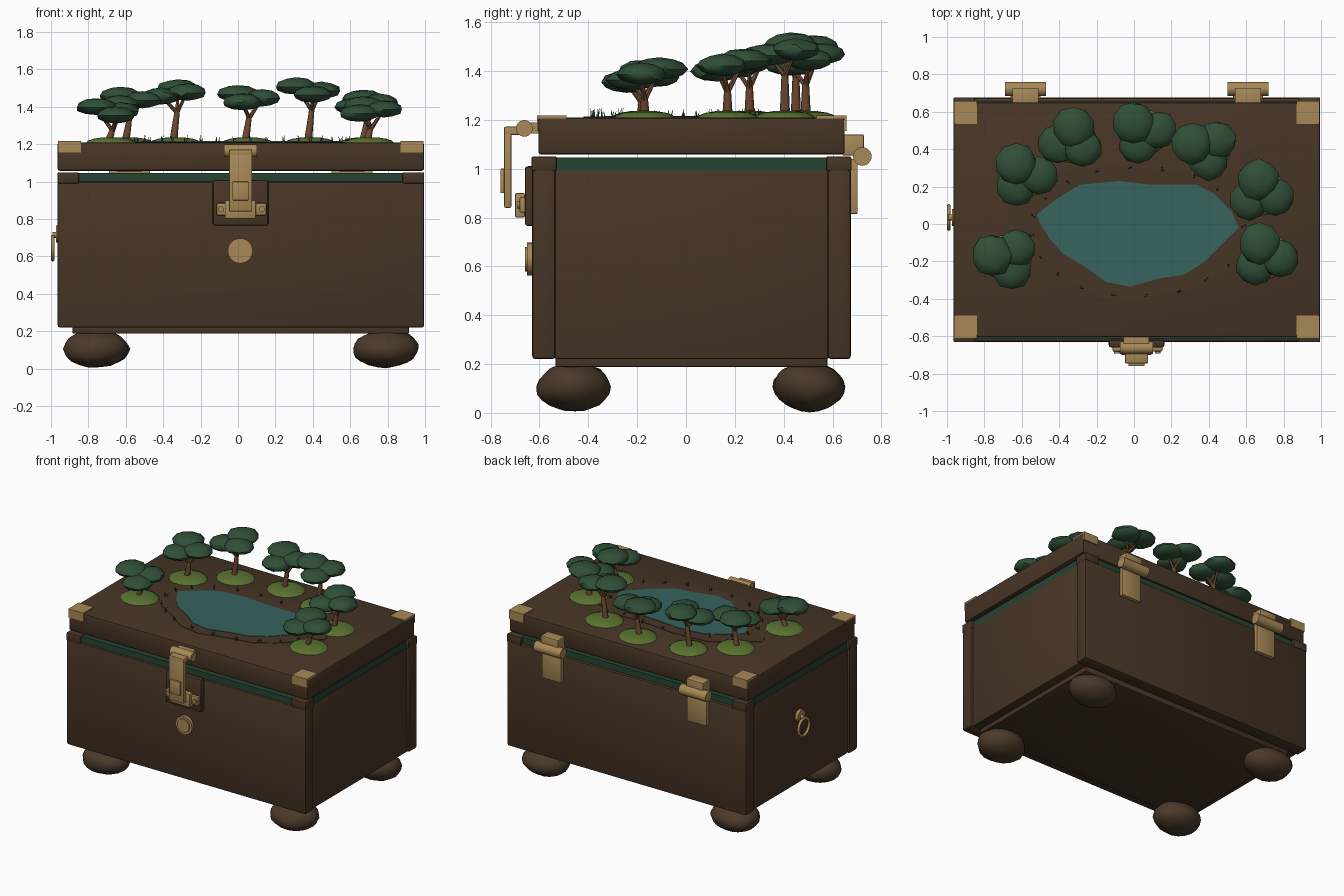
import bpy, bmesh, math, random
from mathutils import Vector, Matrix

if "Cube" in bpy.data.objects:
    bpy.data.objects.remove(bpy.data.objects["Cube"])

random.seed(4)


def mat(name, r, g, b):
    m = bpy.data.materials.new(name)
    m.diffuse_color = (r, g, b, 1)
    m.use_nodes = True
    m.node_tree.nodes["Principled BSDF"].inputs["Base Color"].default_value = m.diffuse_color
    return m


WOOD = mat("dark_wood", 0.064, 0.036, 0.019)
STONE = mat("foot_brown", 0.07, 0.042, 0.023)
BRASS = mat("brass", 0.39, 0.25, 0.095)
LINER = mat("liner_green", 0.019, 0.056, 0.032)
LEAF = mat("leaf_green", 0.029, 0.078, 0.038)
MOSS = mat("moss_green", 0.10, 0.17, 0.03)
BARK = mat("bark", 0.16, 0.068, 0.032)
WATER = mat("pond_teal", 0.038, 0.125, 0.11)

CX = 0.015                      # middle of the chest in x
X0, X1 = -0.965, 0.995


def finish(bm, name, material, smooth=None):
    bmesh.ops.recalc_face_normals(bm, faces=bm.faces)
    me = bpy.data.meshes.new(name)
    bm.to_mesh(me)
    bm.free()
    me.materials.append(material)
    ob = bpy.data.objects.new(name, me)
    bpy.context.collection.objects.link(ob)
    if smooth:
        bpy.ops.object.select_all(action='DESELECT')
        ob.select_set(True)
        bpy.context.view_layer.objects.active = ob
        bpy.ops.object.shade_smooth_by_angle(angle=math.radians(smooth))
    return ob


def box(name, x, y, z, material, bevel=0.0):
    bm = bmesh.new()
    bmesh.ops.create_cube(bm, size=1)
    for v in bm.verts:
        v.co = [(a + b) / 2 + c * (b - a) for c, (a, b) in zip(v.co, (x, y, z))]
    if bevel:
        bmesh.ops.bevel(bm, geom=bm.edges[:], offset=bevel, segments=2, profile=0.5, affect='EDGES')
    return finish(bm, name, material, 30 if bevel else None)


def add_cone(bm, a, b, r1, r2, n):
    a, b = Vector(a), Vector(b)
    m = Matrix.Translation((a + b) / 2) @ (b - a).to_track_quat('Z', 'Y').to_matrix().to_4x4()
    bmesh.ops.create_cone(bm, cap_ends=True, segments=n, radius1=r1, radius2=r2,
                          depth=(b - a).length, matrix=m)


def rod(name, a, b, r, material, n=24):
    bm = bmesh.new()
    add_cone(bm, a, b, r, r, n)
    return finish(bm, name, material, 40)


# chest walls and floor
box("front_wall", (X0, X1), (-0.63, -0.535), (0.22, 1.0), WOOD, 0.013)
box("back_wall", (X0, X1), (0.58, 0.675), (0.22, 1.0), WOOD, 0.013)
for side, x in (("left", (-0.95, -0.85)), ("right", (0.88, 0.98))):
    box(side + "_wall", x, (-0.54, 0.585), (0.22, 0.995), WOOD, 0.01)
box("base_plate", (-0.885, 0.915), (-0.535, 0.58), (0.187, 0.25), WOOD, 0.008)

# green liner with wooden corner blocks
box("liner", (-0.945, 0.975), (-0.615, 0.655), (0.97, 1.045), LINER)
for i, x in enumerate(((X0, -0.85), (0.88, X1))):
    for j, y in enumerate(((-0.632, -0.53), (0.575, 0.677))):
        box(f"corner_block_{i}{j}", x, y, (0.99, 1.05), WOOD, 0.006)

# lid with brass corner brackets
box("lid", (X0, X1), (-0.605, 0.65), (1.058, 1.21), WOOD, 0.012)
for i, x in enumerate(((X0 + 0.003, -0.84), (0.87, X1 - 0.003))):
    for j, (top, face) in enumerate((((-0.609, -0.49), (-0.611, -0.603)),
                                     ((0.535, 0.654), (0.648, 0.657)))):
        box(f"bracket_top_{i}{j}", x, top, (1.206, 1.218), BRASS)
        box(f"bracket_face_{i}{j}", x, face, (1.155, 1.218), BRASS)

# rough feet
for i, x in enumerate((-0.76, 0.79)):
    for j, y in enumerate((-0.455, 0.505)):
        bm = bmesh.new()
        bmesh.ops.create_icosphere(bm, subdivisions=3, radius=1)
        lumps = [(Vector([random.uniform(-1, 1) for _ in range(3)]).normalized(),
                  random.uniform(-0.06, 0.07)) for _ in range(14)]
        for v in bm.verts:
            d = v.co.normalized()
            k = 1 + sum(a * max(0, d.dot(u)) ** 6 for u, a in lumps) + random.uniform(-0.02, 0.02)
            d = d * k
            v.co = (x + d.x * 0.172, y + d.y * 0.145, max(0, 0.106 + d.z * 0.10))
        finish(bm, f"foot_{i}{j}", STONE, 40)

# front latch
box("latch_plate", (-0.135, 0.162), (-0.66, -0.62), (0.765, 1.01), WOOD, 0.012)
box("latch_staple", (-0.115, 0.152), (-0.682, -0.655), (0.82, 0.885), BRASS, 0.008)
for i, x in enumerate((-0.09, 0.127)):
    rod(f"latch_rivet_{i}", (x, -0.692, 0.852), (x, -0.67, 0.852), 0.016, BRASS, 12)
box("latch_catch", (-0.07, 0.095), (-0.70, -0.66), (0.80, 0.90), BRASS, 0.006)
rod("latch_barrel", (-0.075, -0.662, 1.165), (0.102, -0.662, 1.165), 0.034, BRASS)
box("latch_mount", (-0.055, 0.08), (-0.65, -0.60), (1.145, 1.19), BRASS)
box("latch_arm", (-0.048, 0.076), (-0.745, -0.655), (1.138, 1.172), BRASS, 0.006)
box("latch_strap", (-0.048, 0.076), (-0.745, -0.715), (0.84, 1.165), BRASS, 0.006)
box("latch_grip", (-0.03, 0.056), (-0.76, -0.74), (0.90, 1.0), BRASS, 0.004)

# round lock boss
rod("lock_boss", (0.012, -0.652, 0.63), (0.012, -0.62, 0.63), 0.067, BRASS, 32)
rod("lock_cap", (0.012, -0.66, 0.63), (0.012, -0.65, 0.63), 0.05, BRASS, 32)

# pull ring on the left wall
rod("ring_mount", (-0.972, 0.035, 0.72), (-0.94, 0.035, 0.72), 0.045, BRASS)
rod("ring_stud", (-0.993, 0.035, 0.715), (-0.96, 0.035, 0.715), 0.016, BRASS, 12)
bpy.ops.mesh.primitive_torus_add(major_radius=0.062, minor_radius=0.01, major_segments=32,
                                 minor_segments=8, location=(-0.99, 0.035, 0.645),
                                 rotation=(0, math.pi / 2, 0))
ring = bpy.context.object
ring.name = "pull_ring"
ring.data.materials.append(BRASS)
bpy.ops.object.shade_smooth()

# back hinges
for i, x in enumerate((-0.58, 0.61)):
    box(f"hinge_upper_{i}", (x - 0.07, x + 0.07), (0.64, 0.728), (1.055, 1.14), BRASS, 0.004)
    rod(f"hinge_barrel_{i}", (x - 0.11, 0.722, 1.05), (x + 0.11, 0.722, 1.05), 0.038, BRASS)
    box(f"hinge_lower_{i}", (x - 0.08, x + 0.08), (0.67, 0.703), (0.815, 1.04), BRASS, 0.004)

# pond and the low bank around it
POND = [(-.52, .05), (-.42, .13), (-.29, .21), (-.08, .23), (.09, .21), (.33, .21), (.43, .16),
        (.52, .07), (.56, -.02), (.49, -.09), (.38, -.20), (.27, -.27), (.14, -.29), (-.02, -.335),
        (-.15, -.31), (-.26, -.23), (-.38, -.16), (-.45, -.08), (-.50, 0)]


def slab(name, scale, z0, z1, material):
    bm = bmesh.new()
    c = Vector((0.02, -0.05))
    pts = [c + (Vector(p) - c) * scale for p in POND]
    f = bm.faces.new([bm.verts.new((p.x, p.y, z1)) for p in pts])
    ext = bmesh.ops.extrude_face_region(bm, geom=[f], use_keep_orig=True)
    for v in ext["geom"]:
        if isinstance(v, bmesh.types.BMVert):
            v.co.z = z0
    finish(bm, name, material)


slab("pond_bank", 1.3, 1.205, 1.213, WOOD)
slab("pond", 1.0, 1.208, 1.216, WATER)

# grass tufts around the pond
bm = bmesh.new()
for k in range(20):
    t = k * math.tau / 20 + 0.08
    for _ in range(3):
        a = Vector((0.02 + 0.57 * math.cos(t) + random.uniform(-.01, .01),
                    -0.04 + 0.345 * math.sin(t) + random.uniform(-.01, .01), 1.208))
        tip = a + Vector((random.uniform(-.01, .01), random.uniform(-.01, .01), random.uniform(.025, .042)))
        add_cone(bm, a, tip, 0.004, 0.0005, 4)
finish(bm, "grass_tufts", LEAF)

# trees: x, y, canopy mid height, first lobe angle in degrees
TREES = [(-.68, -.18, 1.375, 170), (-.59, .26, 1.435, 120), (-.335, .45, 1.475, 80),
         (.05, .49, 1.445, 130), (.385, .405, 1.485, 160), (.68, .17, 1.42, 100),
         (.70, -.17, 1.385, 110)]
for i, (x, y, h, ang) in enumerate(TREES):
    # moss mound
    bm = bmesh.new()
    bmesh.ops.create_uvsphere(bm, u_segments=18, v_segments=8, radius=1)
    for v in bm.verts:
        v.co = (x + v.co.x * 0.135, y + v.co.y * 0.125, 1.208 + v.co.z * 0.03)
    finish(bm, f"mound_{i}", MOSS, 60)

    # trunk, branches and three leaf lobes
    trunk, leaves = bmesh.new(), bmesh.new()
    fork = Vector((x + 0.01, y, h - 0.095))
    add_cone(trunk, (x - 0.01, y, 1.22), fork, 0.021, 0.014, 8)
    for k in range(3):
        t = math.radians(ang - 120 * k)
        c = Vector((x + 0.08 * math.cos(t), y + 0.068 * math.sin(t), h + (0.022, 0.0, -0.022)[k]))
        add_cone(trunk, fork - Vector((0, 0, 0.01)), c, 0.012, 0.007, 6)
        r = (0.112, 0.102, 0.106)[k]
        lobe = bmesh.ops.create_icosphere(leaves, subdivisions=2, radius=1)
        for v in lobe["verts"]:
            d = v.co * random.uniform(0.95, 1.04)
            z = d.z * (0.05 if d.z > 0 else 0.042)
            v.co = c + Vector((d.x * r, d.y * r, z))
    finish(trunk, f"trunk_{i}", BARK, 50)
    finish(leaves, f"canopy_{i}", LEAF, 35)
